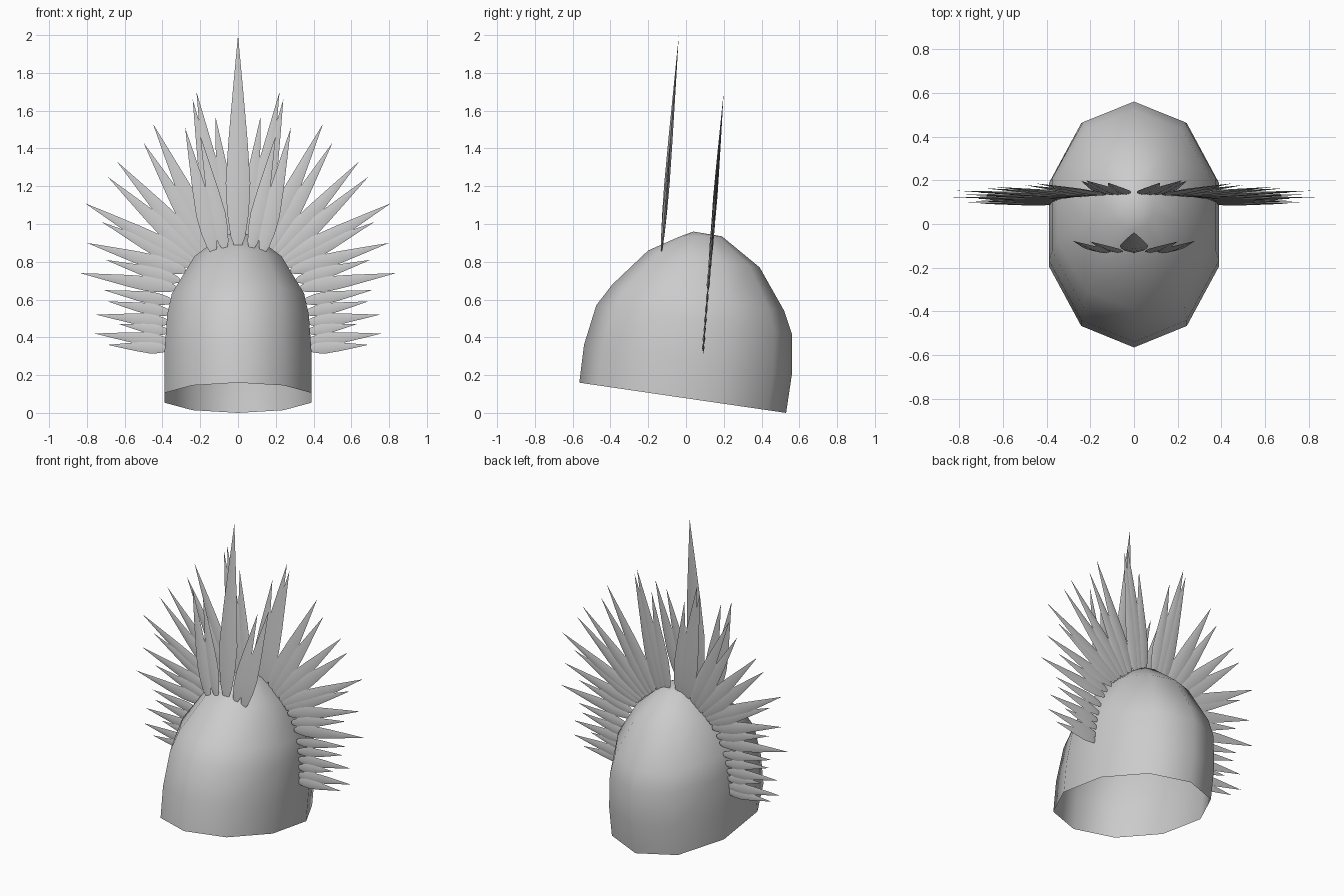
import bpy, bmesh, math
from mathutils import Vector

old = bpy.data.objects.get("Cube")
if old:
    bpy.data.objects.remove(old, do_unlink=True)

grey = bpy.data.materials.new("plain grey")
grey.use_nodes = True
grey.diffuse_color = (0.6, 0.6, 0.6, 1)
grey.node_tree.nodes["Principled BSDF"].inputs["Base Color"].default_value = (0.6, 0.6, 0.6, 1)


def finish(name, bm, angle):
    """Turn a bmesh into a smooth shaded object."""
    bmesh.ops.recalc_face_normals(bm, faces=bm.faces)
    mesh = bpy.data.meshes.new(name)
    bm.to_mesh(mesh)
    bm.free()
    mesh.materials.append(grey)
    obj = bpy.data.objects.new(name, mesh)
    bpy.context.collection.objects.link(obj)
    bpy.ops.object.select_all(action='DESELECT')
    obj.select_set(True)
    bpy.context.view_layer.objects.active = obj
    bpy.ops.object.shade_smooth_by_angle(angle=math.radians(angle))
    return obj


def bridge(bm, a, b):
    """Join two closed rings of vertices with quads."""
    n = len(a)
    for i in range(n):
        j = (i + 1) % n
        bm.faces.new((a[i], a[j], b[j], b[i]))


# Open-bottomed cap: tilted ten-sided rings (front y, front z, back y, back z, half width)
rings = [
    (-0.565, 0.16, 0.53, 0.0, 0.39),
    (-0.54, 0.36, 0.56, 0.20, 0.39),
    (-0.475, 0.57, 0.56, 0.42, 0.375),
    (-0.39, 0.68, 0.52, 0.54, 0.35),
    (-0.20, 0.86, 0.39, 0.77, 0.23),
    (-0.03, 0.935, 0.19, 0.935, 0.09),
]
half = [(0, 0), (0.62, 0.09), (1, 0.34), (1, 0.66), (0.62, 0.91), (0, 1)]
outline = half + [(-x, t) for x, t in half[-2:0:-1]]

bm = bmesh.new()
loops = []
for fy, fz, by, bz, w in rings:
    front, back = Vector((0, fy, fz)), Vector((0, by, bz))
    loops.append([bm.verts.new(front.lerp(back, t) + Vector((x * w, 0, 0)))
                  for x, t in outline])
for low, high in zip(loops, loops[1:]):
    bridge(bm, low, high)
apex = bm.verts.new((0, 0.04, 0.96))
top = loops[-1]
for i, v in enumerate(top):
    bm.faces.new((v, top[(i + 1) % len(top)], apex))
finish("cap", bm, 80)

# Feather outline: position along the length, share of the full width
taper = [(0, 0.3), (0.05, 0.6), (0.16, 0.88), (0.3, 1), (0.5, 0.78), (0.75, 0.4)]


def feather(bm, base, tip, width):
    """Thin ridged spindle running from base to tip."""
    axis = tip - base
    side = axis.cross(Vector((0, 1, 0))).normalized()
    out = side.cross(axis).normalized()
    previous = None
    for t, share in taper:
        c, w = base + axis * t, width * share / 2
        ring = [bm.verts.new(c + side * a * w + out * b * w * 0.22)
                for a, b in ((1, 0), (0, 1), (-1, 0), (0, -1))]
        if previous:
            bridge(bm, previous, ring)
        else:
            bm.faces.new(ring)
        previous = ring
    end = bm.verts.new(tip)
    for i in range(4):
        bm.faces.new((previous[i], previous[(i + 1) % 4], end))


def feather_row(name, plumes, start_y, start_z):
    """Feathers in a plane leaning gently backwards, mirrored left and right."""
    bm = bmesh.new()

    def point(x, z):
        return Vector((x, start_y + 0.08 * (z - start_z), z))

    for bx, bz, tx, tz in plumes:
        base, tip = point(bx, bz), point(tx, tz)
        width = 0.035 + 0.085 * (tip - base).length
        for s in ((1, -1) if tx else (1,)):
            flip = Vector((s, 1, 1))
            feather(bm, base * flip, tip * flip, width)
    finish(name, bm, 40)


# Front crest: base x, base z, tip x, tip z
feather_row("front_crest", [
    (0, 0.88, 0, 2.0),
    (0.07, 0.87, 0.20, 1.47),
    (0.13, 0.85, 0.28, 1.51),
], -0.13, 0.85)

# Rear fan following the cap from ear level to the crown
feather_row("rear_fan", [
    (0.37, 0.34, 0.69, 0.36),
    (0.37, 0.38, 0.76, 0.42),
    (0.37, 0.43, 0.63, 0.47),
    (0.37, 0.48, 0.75, 0.52),
    (0.36, 0.53, 0.69, 0.59),
    (0.35, 0.59, 0.71, 0.65),
    (0.33, 0.66, 0.835, 0.74),
    (0.31, 0.70, 0.70, 0.81),
    (0.28, 0.75, 0.80, 0.90),
    (0.26, 0.78, 0.72, 1.01),
    (0.24, 0.80, 0.81, 1.11),
    (0.22, 0.82, 0.69, 1.25),
    (0.19, 0.84, 0.64, 1.33),
    (0.17, 0.86, 0.50, 1.43),
    (0.14, 0.88, 0.45, 1.53),
    (0.10, 0.90, 0.24, 1.66),
    (0.07, 0.91, 0.22, 1.70),
    (0.04, 0.92, 0.12, 1.57),
], 0.09, 0.33)
